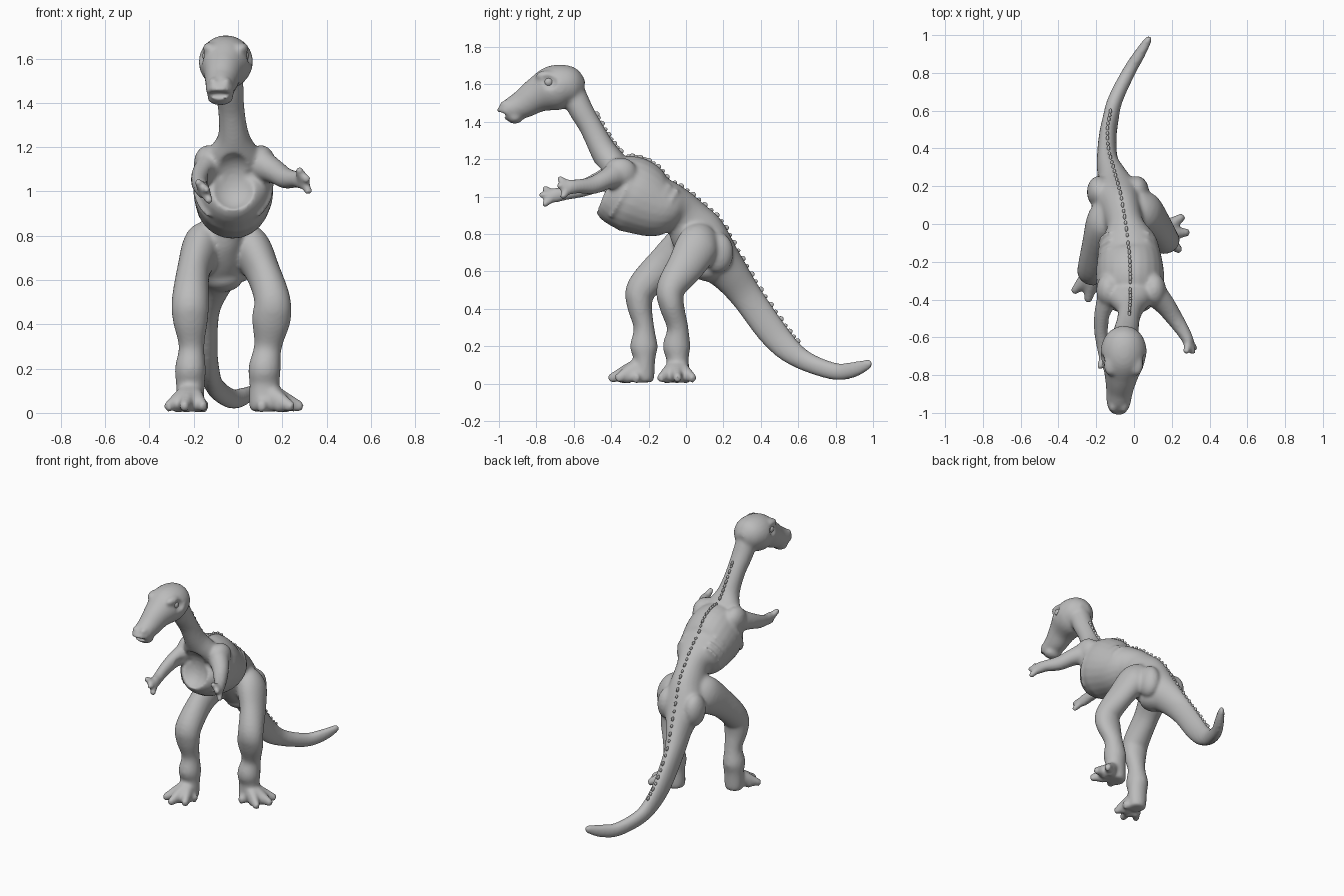
import bpy, bmesh, math
from mathutils import Vector

cube = bpy.data.objects.get("Cube")
if cube:
    bpy.data.objects.remove(cube, do_unlink=True)

grey = bpy.data.materials.new("stone_grey")
grey.use_nodes = True
grey.diffuse_color = (0.5, 0.5, 0.5, 1)
grey.node_tree.nodes["Principled BSDF"].inputs["Base Color"].default_value = (0.5, 0.5, 0.5, 1)


def spline(pts, n=5):
    """Smooth curve through rows of numbers."""
    out = []
    for i in range(len(pts) - 1):
        a, b, c, d = (pts[min(max(k, 0), len(pts) - 1)] for k in range(i - 1, i + 3))
        for s in range(n):
            t = s / n
            out.append([0.5 * (2 * q + (r - p) * t + (2 * p - 5 * q + 4 * r - u) * t * t
                               + (3 * q - p - 3 * r + u) * t ** 3)
                        for p, q, r, u in zip(a, b, c, d)])
    return out + [list(pts[-1])]


def tube(bm, pts, ref=(1, 0, 0), sides=24):
    """Loft ellipses along rows of x, y, z, side radius, depth radius."""
    rows = spline(pts)
    cen = [Vector(r[:3]) for r in rows]
    rings = []
    for i, r in enumerate(rows):
        t = (cen[min(i + 1, len(cen) - 1)] - cen[max(i - 1, 0)]).normalized()
        side = Vector(ref)
        side = (side - t * side.dot(t)).normalized()
        up = t.cross(side)
        rings.append([bm.verts.new(cen[i] + side * max(r[3], .004) * math.cos(a)
                                   + up * max(r[4], .004) * math.sin(a))
                      for a in (2 * math.pi * k / sides for k in range(sides))])
    for a, b in zip(rings, rings[1:]):
        for k in range(sides):
            j = (k + 1) % sides
            bm.faces.new((a[k], a[j], b[j], b[k]))
    bm.faces.new(rings[0][::-1])
    bm.faces.new(rings[-1])


def limb(bm, a, b, r0, r1):
    """Short rounded digit with a blunt tip."""
    a, b = Vector(a), Vector(b)
    m, e = a.lerp(b, .8), a.lerp(b, .96)
    tube(bm, [(*a, r0, r0), (*m, r1, r1), (*e, r1 * .8, r1 * .8), (*b, r1 * .25, r1 * .25)],
         (0, 0, 1), 12)


def ball(bm, c, s):
    new = bmesh.ops.create_icosphere(bm, subdivisions=3, radius=1)["verts"]
    bmesh.ops.scale(bm, vec=s, verts=new)
    bmesh.ops.translate(bm, vec=c, verts=new)


def make(name, bm):
    bmesh.ops.recalc_face_normals(bm, faces=bm.faces)
    me = bpy.data.meshes.new(name)
    bm.to_mesh(me)
    bm.free()
    me.materials.append(grey)
    ob = bpy.data.objects.new(name, me)
    bpy.context.collection.objects.link(ob)
    for p in me.polygons:
        p.use_smooth = True
    return ob


bm = bmesh.new()

# torso, narrow waist, pelvis and tail
tube(bm, [(-.02, -.42, 1.05, .09, .10), (-.02, -.385, 1.03, .15, .175), (-.02, -.29, 1.01, .18, .205),
          (-.025, -.17, .955, .168, .175), (-.035, -.075, .935, .145, .135), (-.045, -.015, .905, .10, .115),
          (-.065, .055, .81, .11, .145), (-.085, .13, .70, .135, .14), (-.11, .23, .59, .085, .105),
          (-.14, .325, .465, .058, .085), (-.14, .45, .29, .048, .08), (-.125, .55, .18, .043, .068),
          (-.10, .655, .115, .04, .05), (-.03, .80, .07, .036, .04), (.03, .90, .08, .03, .037),
          (.075, .975, .105, .02, .025), (.085, .995, .11, .008, .01)])

# rump and hip bulges
ball(bm, (-.07, .12, .615), (.095, .095, .07))
for s in (-1, 1):
    ball(bm, (-.085 + s * .10, .17, .70), (.065, .085, .11))

# neck, flaring into the shoulders
tube(bm, [(-.05, -.61, 1.56, .07, .07), (-.04, -.56, 1.46, .066, .065), (-.03, -.505, 1.365, .06, .062),
          (-.02, -.445, 1.25, .072, .07), (-.02, -.385, 1.16, .125, .08), (-.02, -.32, 1.07, .13, .07)])

# head and lower jaw
tube(bm, [(-.085, -.998, 1.48, .035, .02), (-.083, -.965, 1.462, .06, .052), (-.076, -.88, 1.49, .072, .076),
          (-.067, -.80, 1.54, .09, .094), (-.058, -.72, 1.575, .118, .12), (-.053, -.65, 1.59, .12, .115),
          (-.048, -.585, 1.585, .092, .09), (-.045, -.545, 1.58, .04, .04)])
ball(bm, (-.08, -.915, 1.425), (.06, .045, .037))
for s in (-1, 1):
    ball(bm, (-.082 + s * .028, -.965, 1.495), (.024, .03, .02))   # nostril bumps
    ball(bm, (-.056 + s * .07, -.745, 1.645), (.035, .06, .03))    # brows

# shoulders and faint ribs
for s in (-1, 1):
    ball(bm, (-.015 + s * .12, -.35, 1.125), (.065, .09, .085))
for i in range(6):
    f = i / 5
    c = Vector((-.022 - .01 * f, -.33 + .23 * f, 1.02 - .08 * f))
    w, h = .178 - .026 * f, .20 - .045 * f
    for s in (-1, 1):
        tube(bm, [(c.x + s * w * math.cos(a), c.y + .5 * h * math.sin(a), c.z + .86 * h * math.sin(a), .008, .008)
                  for a in (-.9, -.45, 0, .45, .9)], (0, 1, 0), 8)

# legs: thigh, knee, shin, ankle
tube(bm, [(.0, .12, .79, .06, .08), (.055, .07, .745, .09, .115), (.115, .0, .63, .078, .10),
          (.155, -.08, .51, .082, .078), (.15, -.077, .42, .088, .067), (.135, -.045, .30, .063, .057),
          (.12, -.05, .20, .073, .074), (.12, -.045, .13, .068, .06), (.12, -.045, .04, .07, .065),
          (.12, -.045, .02, .05, .05)])
tube(bm, [(-.12, .08, .80, .06, .08), (-.16, .02, .75, .088, .12), (-.20, -.11, .645, .075, .095),
          (-.215, -.235, .51, .084, .083), (-.215, -.248, .42, .08, .068), (-.21, -.225, .30, .058, .055),
          (-.215, -.225, .20, .07, .074), (-.215, -.222, .13, .065, .058), (-.215, -.225, .04, .06, .055),
          (-.215, -.225, .02, .045, .045)])

# feet and toes
feet = [((.13, -.05), [(.265, .045), (.295, -.045), (.25, -.145)], (.10, -.13)),
        ((-.215, -.25), [(-.325, -.365), (-.245, -.415), (-.15, -.375)], (-.135, -.27))]
for (x, y), toes, spur in feet:
    for tx, ty in toes:
        limb(bm, (x, y, .085), (tx, ty, .035), .055, .026)
        ball(bm, (x + (tx - x) * .5, y + (ty - y) * .5, .045), (.036, .036, .03))
    limb(bm, (x, y, .06), (*spur, .035), .04, .025)

# arms and fingers
arms = [([(.10, -.36, 1.12, .07, .08), (.165, -.43, 1.09, .055, .055), (.215, -.50, 1.06, .045, .048),
          (.265, -.575, 1.055, .036, .038), (.29, -.625, 1.05, .03, .042)],
         [(.275, -.685, 1.105), (.315, -.69, 1.06), (.325, -.665, .99)]),
        ([(-.13, -.37, 1.11, .06, .08), (-.165, -.47, 1.075, .045, .055), (-.175, -.56, 1.04, .037, .045),
          (-.165, -.65, 1.015, .033, .036), (-.155, -.705, 1.005, .03, .042)],
         [(-.185, -.765, 1.05), (-.14, -.785, 1.01), (-.125, -.765, .95)])]
for path, tips in arms:
    tube(bm, path)
    for t in tips:
        limb(bm, path[-1][:3], t, .028, .019)

body = make("body", bm)

# hollows: eye sockets, mouth slit, chest
bm = bmesh.new()
for s in (-1, 1):
    ball(bm, (-.056 + s * .132, -.735, 1.615), (.042, .052, .048))
ball(bm, (-.085, -1.0, 1.435), (.08, .055, .016))
ball(bm, (-.02, -.50, 1.045), (.12, .10, .13))
cutter = make("hollow_cutter", bm)
cutter.hide_render = True


def modifier(kind, **opts):
    m = body.modifiers.new(kind.lower(), kind)
    for k, v in opts.items():
        setattr(m, k, v)
    bpy.ops.object.modifier_apply(modifier=m.name)


# fuse the parts into one soft skin
bpy.ops.object.select_all(action="DESELECT")
bpy.context.view_layer.objects.active = body
body.select_set(True)
modifier("REMESH", mode="VOXEL", voxel_size=.009)
modifier("BOOLEAN", operation="DIFFERENCE", object=cutter, solver="EXACT")
modifier("REMESH", mode="VOXEL", voxel_size=.009, use_smooth_shade=True)
modifier("SMOOTH", factor=.5, iterations=9)
bpy.data.objects.remove(cutter, do_unlink=True)
low = min(v.co.z for v in body.data.vertices)
for v in body.data.vertices:
    v.co.z -= low * max(0, 1 - v.co.z / .1)
for p in body.data.polygons:
    p.use_smooth = True
bpy.context.view_layer.update()

# eyeballs
bm = bmesh.new()
for s in (-1, 1):
    ball(bm, (-.056 + s * .085, -.735, 1.612), (.02, .024, .024))
make("eyes", bm)

# row of low scales seated on the back
bm = bmesh.new()
ridge = spline([(-.025, -.46, 1.45), (-.02, -.40, 1.34), (-.02, -.33, 1.26), (-.02, -.24, 1.23),
                (-.025, -.14, 1.17), (-.04, -.01, 1.08), (-.06, .12, .98), (-.085, .24, .85),
                (-.11, .34, .69), (-.135, .44, .53), (-.14, .54, .37), (-.125, .62, .25)], 4)
for i, p in enumerate(ridge):
    hit, spot, normal, face = body.closest_point_on_mesh(p)
    k = .011 if i % 2 else .015
    ball(bm, (p[0], spot.y, spot.z), (.008, k * 1.1, k))
make("back_ridge", bm)
